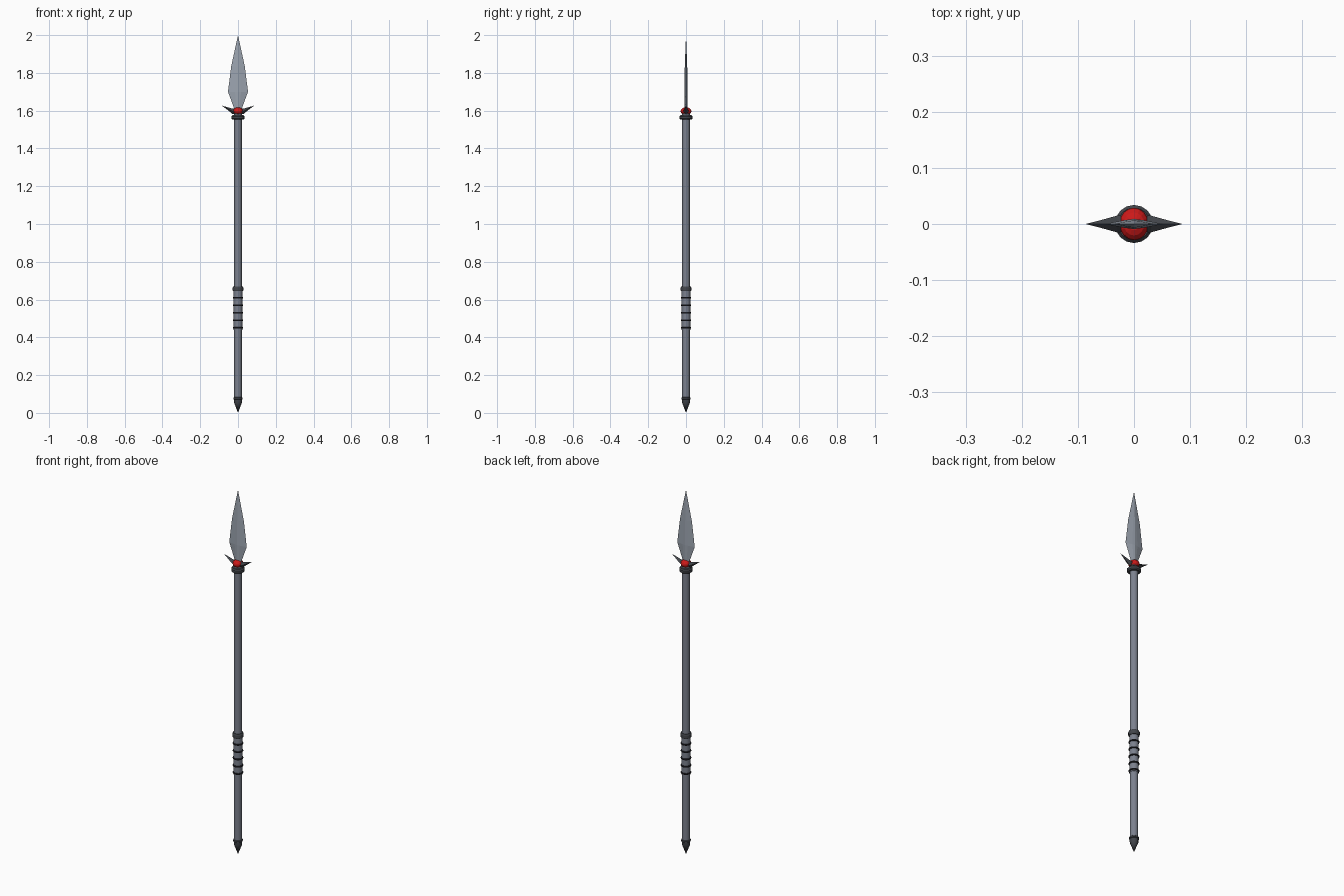
import bpy, bmesh
from math import cos, sin, pi

if "Cube" in bpy.data.objects:
    bpy.data.objects.remove(bpy.data.objects["Cube"])

def material(name, col):
    m = bpy.data.materials.new(name)
    m.diffuse_color = (*col, 1)
    m.use_nodes = True
    m.node_tree.nodes["Principled BSDF"].inputs["Base Color"].default_value = m.diffuse_color
    return m

STEEL = material("steel", (0.33, 0.37, 0.43))
SHAFT = material("shaft_grey", (0.20, 0.22, 0.27))
DARK = material("dark_metal", (0.055, 0.06, 0.07))
BLACK = material("black_wrap", (0.015, 0.015, 0.02))
RED = material("red_gem", (0.6, 0.01, 0.01))

def loft(name, sections, mat, smooth=False):
    """Skin a list of rings; a ring of one point closes to a tip."""
    bm = bmesh.new()
    rings = [[bm.verts.new(p) for p in s] for s in sections]
    for a, b in zip(rings, rings[1:]):
        n = max(len(a), len(b))
        for i in range(n):
            j = (i + 1) % n
            quad = [a[i % len(a)], a[j % len(a)], b[j % len(b)], b[i % len(b)]]
            bm.faces.new(list(dict.fromkeys(quad)))
    for r in (rings[0], rings[-1]):
        if len(r) > 2:
            bm.faces.new(r)
    bmesh.ops.recalc_face_normals(bm, faces=bm.faces)
    me = bpy.data.meshes.new(name)
    bm.to_mesh(me)
    bm.free()
    ob = bpy.data.objects.new(name, me)
    bpy.context.collection.objects.link(ob)
    me.materials.append(mat)
    if smooth:
        bpy.context.view_layer.objects.active = ob
        ob.select_set(True)
        bpy.ops.object.shade_smooth_by_angle()
        ob.select_set(False)
    return ob

def turned(name, profile, mat, n=16):
    """Turn a (radius, z) profile around the z axis."""
    rings = []
    for r, z in profile:
        k = n if r > 0 else 1
        rings.append([(r * cos(2 * pi * i / n), r * sin(2 * pi * i / n), z) for i in range(k)])
    return loft(name, rings, mat, True)

# Shaft, grip sleeve and butt spike
turned("shaft", [(0.02, 0.07), (0.02, 1.585)], SHAFT)
turned("grip_sleeve", [(0.0225, 0.44), (0.0225, 0.65)], SHAFT)
turned("butt_spike", [(0, 0), (0.021, 0.055), (0.021, 0.075)], DARK, 12)
turned("butt_ring", [(0.02, 0.07), (0.024, 0.073), (0.024, 0.081), (0.02, 0.084)], DARK)

# Collars
turned("grip_collar", [(0.025, 0.644), (0.028, 0.649), (0.028, 0.664), (0.025, 0.669)], DARK)
turned("head_collar", [(0.029, 1.553), (0.034, 1.558), (0.034, 1.570), (0.029, 1.576)], DARK)

# Rings of the grip
for i in range(5):
    bpy.ops.mesh.primitive_torus_add(major_radius=0.0225, minor_radius=0.0045, major_segments=20,
                                     minor_segments=8, location=(0, 0, 0.45 + 0.04 * i))
    ring = bpy.context.object
    ring.name = f"grip_ring_{i + 1}"
    ring.data.materials.append(BLACK)
    bpy.ops.object.shade_smooth_by_angle()

# Gem
bpy.ops.mesh.primitive_uv_sphere_add(segments=16, ring_count=8, radius=1, location=(0, 0, 1.598))
gem = bpy.context.object
gem.name = "gem"
gem.scale = (0.026, 0.029, 0.020)
gem.data.materials.append(RED)

# Blade: flattened hexagonal sections with a raised middle band
def blade_section(w, f, t, z):
    return [(w, 0, z), (f, t, z), (0, t * 1.3, z), (-f, t, z), (-w, 0, z), (-f, -t, z), (0, -t * 1.3, z), (f, -t, z)]

loft("blade", [blade_section(0.016, 0.006, 0.006, 1.60), blade_section(0.053, 0.016, 0.007, 1.70),
               blade_section(0.036, 0.010, 0.005, 1.835), [(0, 0, 2.0)]], STEEL)

# Side wings: curved spikes with a diamond section
for name, s in (("right_wing", 1), ("left_wing", -1)):
    secs = [[(s * x, 0, z + h), (s * x, d, z), (s * x, 0, z - h), (s * x, -d, z)]
            for x, z, h, d in ((0.010, 1.595, 0.017, 0.014), (0.030, 1.597, 0.014, 0.015),
                               (0.055, 1.611, 0.007, 0.008))]
    loft(name, secs + [[(s * 0.086, 0, 1.627)]], DARK)
